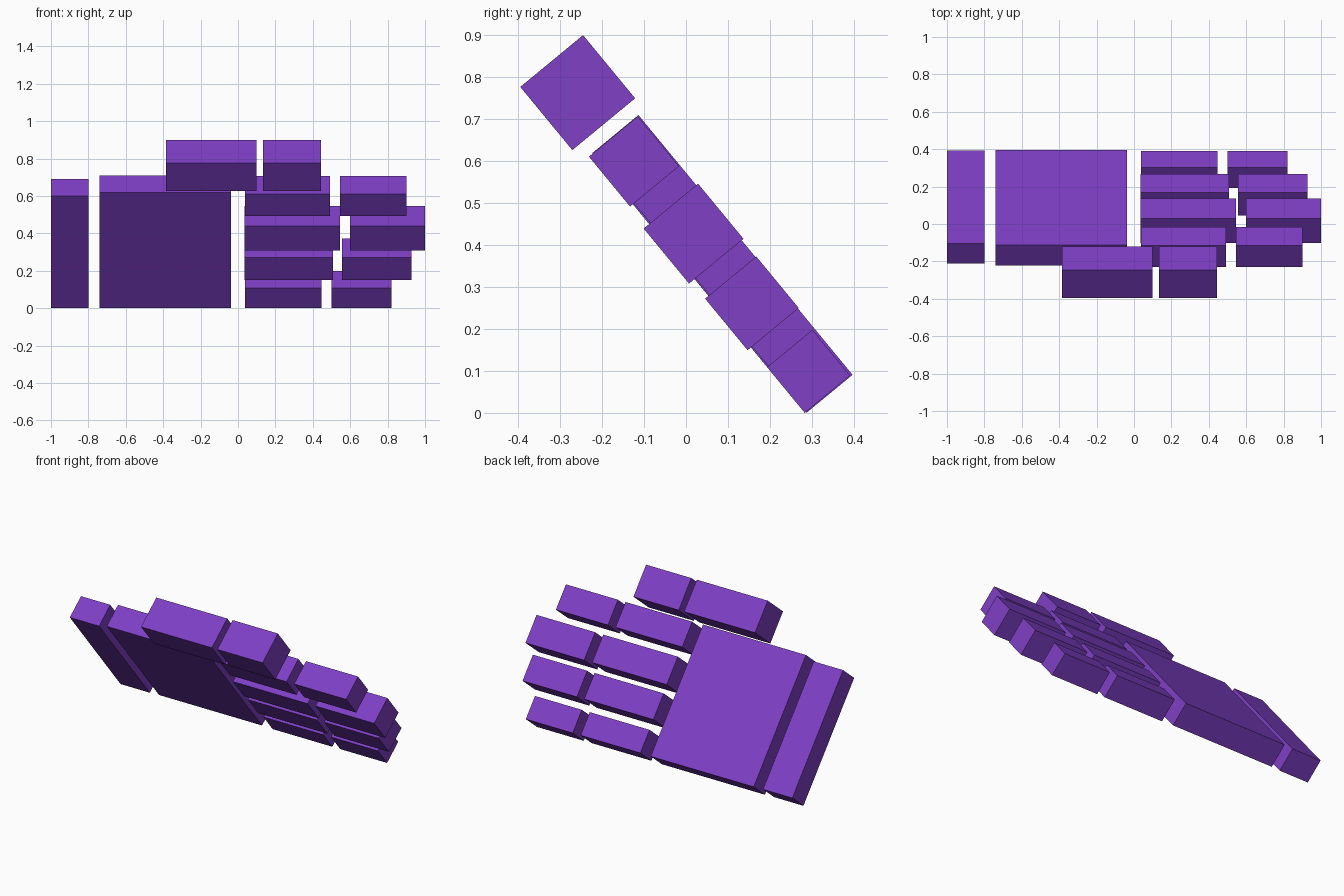
import bpy
from math import radians

if "Cube" in bpy.data.objects:
    bpy.data.objects.remove(bpy.data.objects["Cube"])

TILT = radians(-50.5)  # the whole hand leans back about x

purple = bpy.data.materials.new("purple")
purple.diffuse_color = (0.21, 0.05, 0.56, 1)
purple.use_nodes = True
purple.node_tree.nodes["Principled BSDF"].inputs["Base Color"].default_value = purple.diffuse_color


def block(name, x0, x1, centre, width, thickness):
    """Tilted box from x0 to x1; centre is its (y, z) middle."""
    bpy.ops.mesh.primitive_cube_add(
        size=1, location=((x0 + x1) / 2, *centre), rotation=(TILT, 0, 0))
    ob = bpy.context.object
    ob.name = name
    ob.scale = (x1 - x0, width, thickness)
    ob.data.materials.append(purple)


# Wrist cuff and palm
block("wrist", -1.0, -0.80, (0.09, 0.345), 0.778, 0.141)
block("palm", -0.74, -0.037, (0.087, 0.355), 0.802, 0.142)

# Digits: base segment x range, tip segment x range, centre, width, thickness
digits = {
    "thumb": ((-0.386, 0.098), (0.135, 0.444), (-0.258, 0.763), 0.195, 0.194),
    "index_finger": ((0.038, 0.493), (0.545, 0.90), (-0.124, 0.599), 0.154, 0.151),
    "middle_finger": ((0.036, 0.545), (0.60, 1.0), (0.018, 0.427), 0.170, 0.168),
    "ring_finger": ((0.035, 0.507), (0.557, 0.928), (0.157, 0.261), 0.159, 0.158),
    "little_finger": ((0.038, 0.446), (0.50, 0.82), (0.292, 0.099), 0.141, 0.140),
}
for name, (base, tip, centre, width, thickness) in digits.items():
    block(name + "_base", *base, centre, width, thickness)
    block(name + "_tip", *tip, centre, width, thickness)
